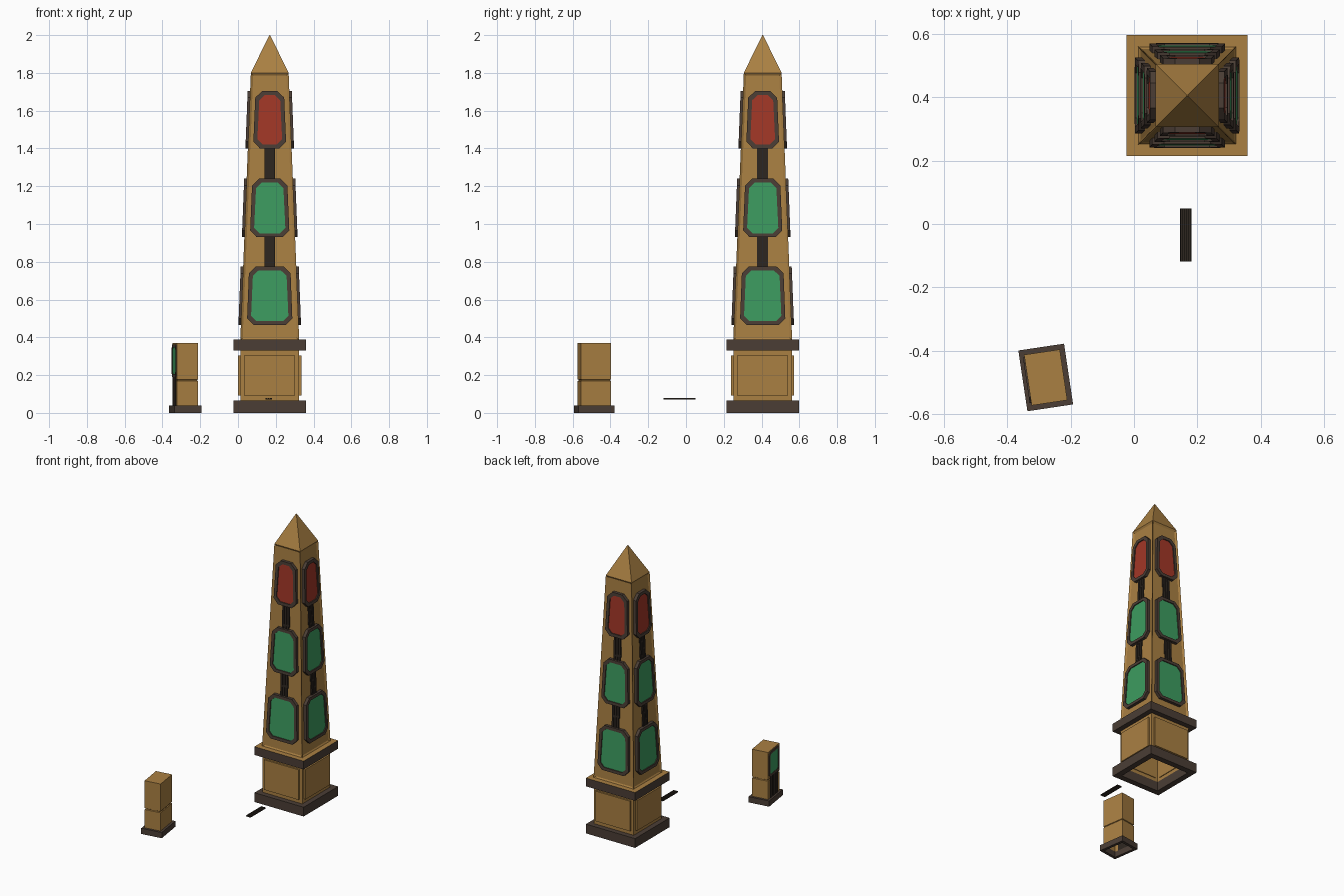
import bpy, bmesh, math
from mathutils import Matrix, Vector

if "Cube" in bpy.data.objects:
    bpy.data.objects.remove(bpy.data.objects["Cube"])


def mat(name, col):
    m = bpy.data.materials.new(name)
    m.diffuse_color = (*col, 1)
    m.use_nodes = True
    m.node_tree.nodes["Principled BSDF"].inputs["Base Color"].default_value = m.diffuse_color
    return m


TAN = mat("sandy_tan", (0.40, 0.215, 0.055))
DARK = mat("dark_brown", (0.070, 0.048, 0.036))
RIB = mat("near_black_brown", (0.026, 0.019, 0.014))
GREEN = mat("green", (0.045, 0.33, 0.115))
RED = mat("red", (0.36, 0.038, 0.020))

OBELISK = Matrix.Translation((0.168, 0.406, 0))
PILLAR = Matrix.Translation((-0.279, -0.485, 0)) @ Matrix.Rotation(math.radians(8.5), 4, 'Z')


def finish(bm, name, mats, mw):
    bmesh.ops.recalc_face_normals(bm, faces=bm.faces)
    me = bpy.data.meshes.new(name)
    bm.to_mesh(me)
    bm.free()
    for m in mats:
        me.materials.append(m)
    ob = bpy.data.objects.new(name, me)
    ob.matrix_world = mw
    bpy.context.collection.objects.link(ob)
    return ob


def loft(bm, loops, cap_start=True, cap_end=True, closed=False):
    """Bridge successive loops of points; returns the end cap."""
    vs = [[bm.verts.new(p) for p in lp] for lp in loops]
    n = len(vs[0])
    pairs = list(zip(vs, vs[1:])) + ([(vs[-1], vs[0])] if closed else [])
    for a, b in pairs:
        for i in range(n):
            j = (i + 1) % n
            bm.faces.new((a[i], a[j], b[j], b[i]))
    if cap_start and not closed:
        bm.faces.new(vs[0])
    if cap_end and not closed:
        return bm.faces.new(vs[-1])


def rect(hx, hy, z):
    return [(-hx, -hy, z), (hx, -hy, z), (hx, hy, z), (-hx, hy, z)]


def ring(name, hx, hy, ix, iy, z0, z1, mw, top_tan=False):
    bm = bmesh.new()
    loft(bm, [rect(hx, hy, z0), rect(hx, hy, z1), rect(ix, iy, z1), rect(ix, iy, z0)], closed=True)
    for f in bm.faces:
        if top_tan and f.calc_center_median().z > z1 - 1e-4:
            f.material_index = 1
    return finish(bm, name, [DARK, TAN], mw)


def slope(z):
    """Half width of the tapered shaft at height z."""
    return 0.156 - (z - 0.385) * (0.056 / 1.415)


def flat_wall(h):
    return lambda z: h


def octagon(z0, z1, w0, w1, c, d, wall):
    """Chamfered tapered outline lying on the -y wall, raised by d."""
    def w(z):
        return w0 + (w1 - w0) * (z - z0) / (z1 - z0)
    uz = [(-w0 + c, z0), (w0 - c, z0), (w(z0 + c), z0 + c), (w(z1 - c), z1 - c),
          (w1 - c, z1), (-w1 + c, z1), (-w(z1 - c), z1 - c), (-w(z0 + c), z0 + c)]
    return [(u, -wall(z) - d, z) for u, z in uz]


def tile(name, z0, z1, w0, w1, c, b, gem, wall, mw, out=0.013, back=-0.012):
    """Chamfered dark frame holding a coloured panel."""
    bm = bmesh.new()
    o = (z0, z1, w0, w1, c)
    i = (z0 + b, z1 - b, w0 - b, w1 - b, c * 0.8)
    cap = loft(bm, [octagon(*o, back, wall), octagon(*o, out, wall),
                    octagon(*i, out, wall), octagon(*i, out * 0.5, wall)])
    cap.material_index = 1
    finish(bm, name, [DARK, gem], mw)


def slats(name, z0, z1, half, wall, mw, out=0.0, back=-0.014):
    """Three upright ribs on a backing strip."""
    bm = bmesh.new()
    step = half * 2 / 3
    parts = [(-half, half, out - 0.005)]
    parts += [(-half + k * step + step * 0.12, -half + (k + 1) * step - step * 0.12, out) for k in range(3)]
    for u0, u1, d in parts:
        loft(bm, [[(u0, -wall(z0) - e, z0), (u1, -wall(z0) - e, z0),
                   (u1, -wall(z1) - e, z1), (u0, -wall(z1) - e, z1)] for e in (back, d)])
    finish(bm, name, [RIB], mw)


# obelisk plinth: open-bottomed pedestal between two dark bands
ring("base_band", 0.191, 0.191, 0.15, 0.15, 0.0, 0.065, OBELISK)
ring("upper_band", 0.191, 0.191, 0.12, 0.12, 0.33, 0.388, OBELISK, top_tan=True)
bm = bmesh.new()
loft(bm, [rect(0.155, 0.155, 0.01), rect(0.155, 0.155, 0.335)], cap_start=False)
finish(bm, "pedestal", [TAN], OBELISK)

# tapered shaft with recessed faces and pyramid tip
bm = bmesh.new()
loft(bm, [rect(0.156, 0.156, 0.385), rect(0.10, 0.10, 1.80), rect(0.002, 0.002, 2.0)])
bm.normal_update()
bmesh.ops.recalc_face_normals(bm, faces=bm.faces)
sides = [f for f in bm.faces if 1.0 < f.calc_center_median().z < 1.2 and abs(f.normal.z) < 0.2]
bmesh.ops.inset_individual(bm, faces=sides, thickness=0.018, depth=-0.008)
finish(bm, "shaft", [TAN], OBELISK)

# decoration on the four sides
TILES = [("lower", 0.465, 0.775, 0.121, 0.109, GREEN),
         ("middle", 0.93, 1.24, 0.105, 0.092, GREEN),
         ("upper", 1.40, 1.705, 0.088, 0.075, RED)]
for k, side in enumerate(("front", "right", "back", "left")):
    mw = OBELISK @ Matrix.Rotation(k * math.pi / 2, 4, 'Z')
    for nm, z0, z1, w0, w1, gem in TILES:
        tile(f"{nm}_tile_{side}", z0, z1, w0, w1, 0.036, 0.021, gem, slope, mw)
    for nm, z0, z1 in (("lower", 0.76, 0.945), ("upper", 1.225, 1.415)):
        slats(f"{nm}_slats_{side}", z0, z1, 0.029, slope, mw)
    bm = bmesh.new()
    loft(bm, [[(x, y, z) for x, _, z in ((-0.135, 0, 0.092), (0.135, 0, 0.092),
                                         (0.135, 0, 0.303), (-0.135, 0, 0.303))] for y in (-0.15, -0.167)])
    finish(bm, f"pedestal_panel_{side}", [TAN], mw)

# small pillar with a grooved waist, open underneath
ring("pillar_base", 0.073, 0.097, 0.054, 0.078, 0.0, 0.04, PILLAR)
bm = bmesh.new()
loft(bm, [rect(0.057, 0.081, 0.01), rect(0.057, 0.081, 0.168), rect(0.052, 0.076, 0.171),
          rect(0.052, 0.076, 0.175), rect(0.057, 0.081, 0.178), rect(0.057, 0.081, 0.37)], cap_start=False)
finish(bm, "pillar_body", [TAN], PILLAR)
left = PILLAR @ Matrix.Rotation(-math.pi / 2, 4, 'Z')
tile("pillar_tile", 0.19, 0.362, 0.073, 0.073, 0.018, 0.015, GREEN, flat_wall(0.057), left, 0.005, -0.004)
slats("pillar_slats", 0.04, 0.19, 0.055, flat_wall(0.057), left, 0.004, -0.003)

# loose ribbed strip lying flat beside the obelisk
flat = Matrix.Translation((0.163, -0.035, 0.075)) @ Matrix.Rotation(-math.pi / 2, 4, 'X')
slats("loose_strip", -0.084, 0.084, 0.018, flat_wall(0.0), flat, 0.004, -0.003)
